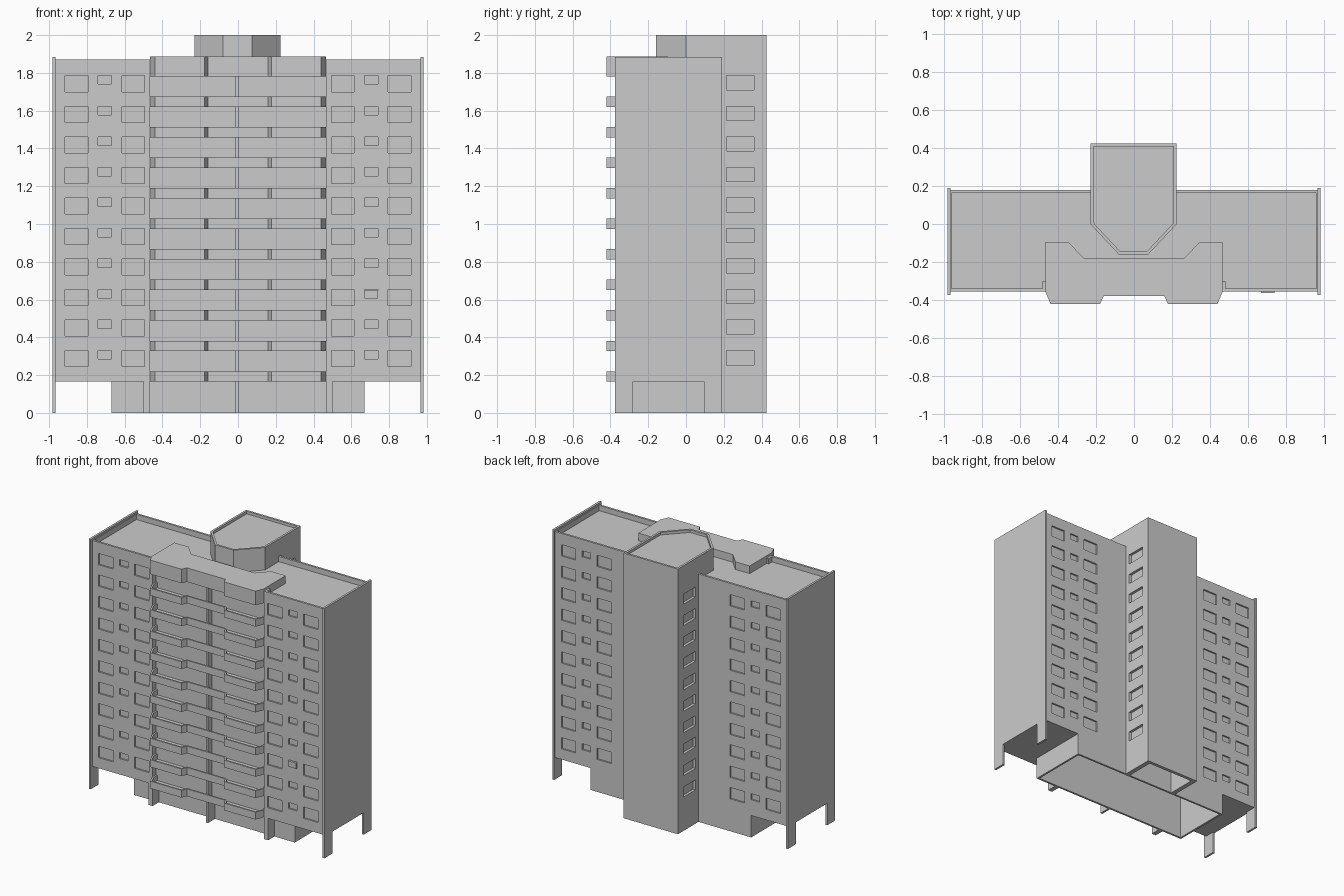
import bpy, bmesh
from mathutils import Vector

if "Cube" in bpy.data.objects:
    bpy.data.objects.remove(bpy.data.objects["Cube"])

PITCH = 0.1617
FLOORS = 10


def finish(name, bm):
    bmesh.ops.recalc_face_normals(bm, faces=bm.faces)
    me = bpy.data.meshes.new(name)
    bm.to_mesh(me)
    bm.free()
    ob = bpy.data.objects.new(name, me)
    bpy.context.collection.objects.link(ob)
    return ob


def add_box(bm, x0, x1, y0, y1, z0, z1):
    vs = bmesh.ops.create_cube(bm, size=1)["verts"]
    for v in vs:
        v.co = (x1 if v.co.x > 0 else x0, y1 if v.co.y > 0 else y0, z1 if v.co.z > 0 else z0)


def box(name, *dims):
    bm = bmesh.new()
    add_box(bm, *dims)
    return finish(name, bm)


def prism(name, pts, z0, z1, rim=0, sink=0):
    """Extrude a plan outline; optionally sink the top to leave a parapet rim."""
    bm = bmesh.new()
    f = bm.faces.new([bm.verts.new((x, y, z0)) for x, y in pts])
    f.normal_update()
    ext = bmesh.ops.extrude_face_region(bm, geom=[f], use_keep_orig=True)["geom"]
    top = [g for g in ext if isinstance(g, bmesh.types.BMFace)][0]
    for v in top.verts:
        v.co.z = z1
    bmesh.ops.recalc_face_normals(bm, faces=bm.faces)
    if rim:
        bmesh.ops.inset_region(bm, faces=[top], thickness=rim, use_even_offset=True)
        ext = bmesh.ops.extrude_face_region(bm, geom=[top])["geom"]
        for g in ext:
            if isinstance(g, bmesh.types.BMVert):
                g.co.z -= sink
        if top.is_valid:
            bm.faces.remove(top)
    return finish(name, bm)


def cut(ob, boxes):
    bm = bmesh.new()
    for b in boxes:
        add_box(bm, *b)
    cutter = finish(ob.name + "_cutter", bm)
    cutter.hide_render = True
    cutter.hide_set(True)
    m = ob.modifiers.new("openings", "BOOLEAN")
    m.operation = "DIFFERENCE"
    m.solver = "EXACT"
    m.object = cutter


# main slab with a recessed balcony bay and roof parapet
half = [(0.978, 0.18), (0.978, -0.355), (0.465, -0.355), (0.465, -0.315)]
plan = half + [(-x, y) for x, y in reversed(half)]
body = prism("main_block", plan, 0.165, 1.87, 0.016, 0.04)

# shallow windows on front and back, plus the hollow core
cuts = [(-0.655, 0.655, -0.265, 0.15, 0.1, 1.76)]
for k in range(FLOORS):
    top = 1.785 - k * PITCH
    for a, b, h in [(0.495, 0.615, 0.085), (0.67, 0.74, 0.045), (0.795, 0.915, 0.085)]:
        for x0, x1 in [(a, b), (-b, -a)]:
            cuts.append((x0, x1, -0.40, -0.343, top - h, top))
            cuts.append((x0, x1, 0.168, 0.25, top - h, top))
cut(body, cuts)

# ground floor, open underneath
base = box("ground_floor", -0.67, 0.67, -0.28, 0.18, 0, 0.17)
cut(base, [(-0.655, 0.655, -0.265, 0.165, -0.1, 0.3)])

# end walls standing on two legs
profile = [(-0.375, 0), (-0.28, 0), (-0.28, 0.165), (0.095, 0.165),
           (0.095, 0), (0.19, 0), (0.19, 1.885), (-0.375, 1.885)]
for side, x in [("left", -0.983), ("right", 0.967)]:
    bm = bmesh.new()
    f = bm.faces.new([bm.verts.new((x, y, z)) for y, z in profile])
    ext = bmesh.ops.extrude_face_region(bm, geom=[f], use_keep_orig=True)["geom"]
    for g in ext:
        if isinstance(g, bmesh.types.BMVert):
            g.co += Vector((0.016, 0, 0))
    finish("end_wall_" + side, bm)

# stair tower with side windows
shaft = box("stair_tower", -0.23, 0.225, 0.165, 0.425, 0, 1.86)
cuts = [(-0.195, 0.19, 0.1, 0.40, -0.1, 1.8)]
for k in range(FLOORS):
    top = 1.785 - k * PITCH
    cuts.append((0.205, 0.3, 0.215, 0.36, top - 0.075, top))
    cuts.append((-0.3, -0.21, 0.215, 0.36, top - 0.075, top))
cut(shaft, cuts)

# tower head with chamfered front
prism("tower_head", [(-0.23, 0.425), (-0.23, 0), (-0.08, -0.16), (0.075, -0.16),
                     (0.225, 0), (0.225, 0.425)], 1.81, 2.0, 0.016, 0.02)

# balconies: hollow trays with a stepped front
front = [(-0.465, -0.36), (-0.44, -0.42), (-0.178, -0.42), (-0.16, -0.38),
         (0.16, -0.38), (0.178, -0.42), (0.44, -0.42), (0.465, -0.36)]
for k in range(FLOORS):
    z = 0.165 + k * PITCH
    prism(f"balcony_{k + 1}", front + [(0.465, -0.295), (-0.465, -0.295)],
          z, z + 0.055, 0.012, 0.04)

# roof canopy over the balconies
prism("roof_canopy", front + [(0.465, -0.095), (0.345, -0.095), (0.265, -0.18),
                              (-0.265, -0.18), (-0.345, -0.095), (-0.465, -0.095)], 1.782, 1.888)

# columns: centre fin full height, outer ones under the block
box("centre_fin", -0.012, 0.004, -0.365, -0.27, 0, 1.8)
box("column_right", 0.465, 0.5, -0.355, -0.27, 0, 0.17)
box("column_left", -0.5, -0.465, -0.355, -0.27, 0, 0.17)

# single projecting window unit
box("window_unit", 0.67, 0.74, -0.363, -0.34, 0.605, 0.648)
